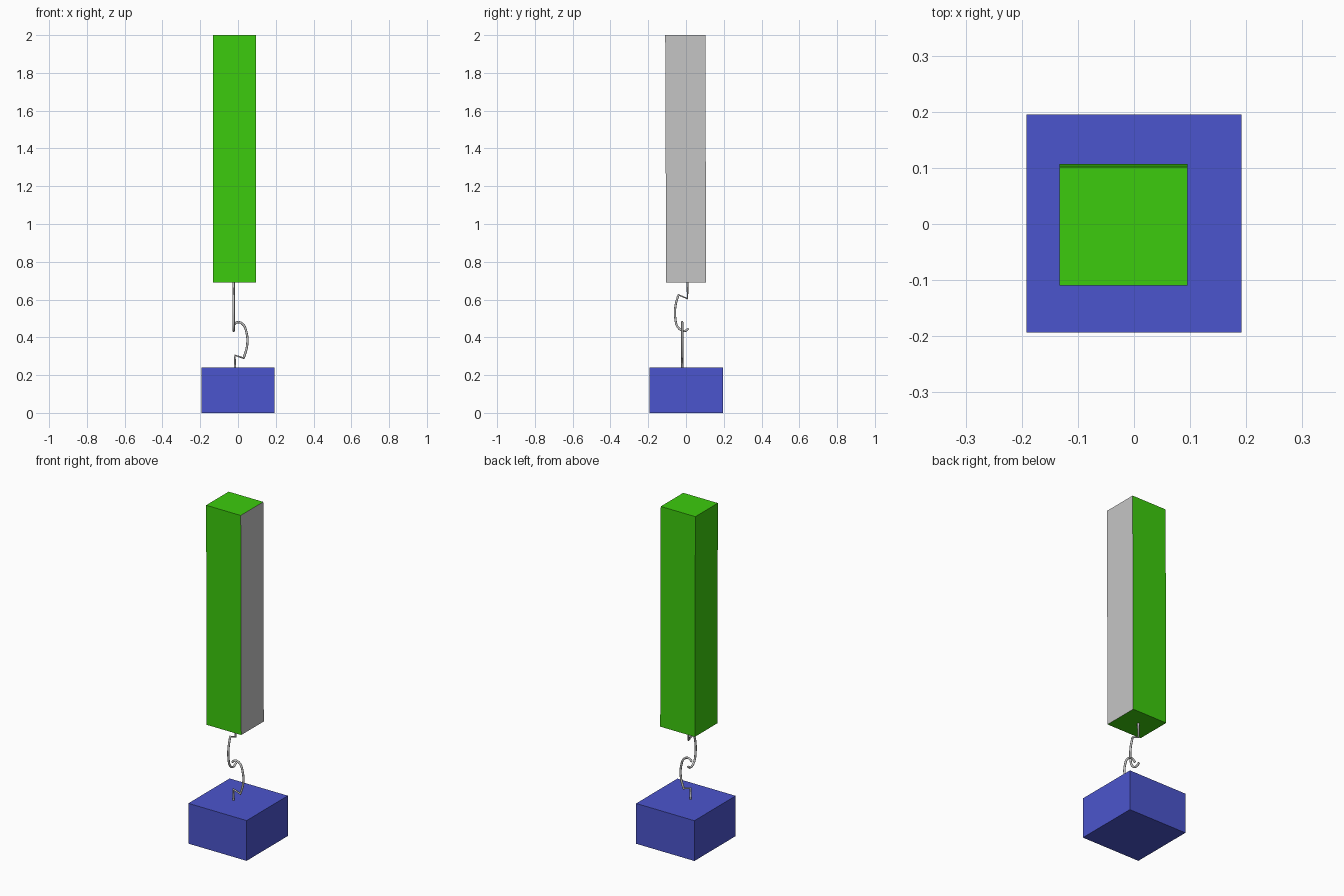
import bpy, bmesh
from mathutils import Vector

if "Cube" in bpy.data.objects:
    bpy.data.objects.remove(bpy.data.objects["Cube"])


def material(name, rgb):
    m = bpy.data.materials.new(name)
    m.diffuse_color = (*rgb, 1)
    m.use_nodes = True
    m.node_tree.nodes["Principled BSDF"].inputs["Base Color"].default_value = m.diffuse_color
    return m


green = material("bright green", (0.046, 0.60, 0.004))
grey = material("light grey", (0.56, 0.56, 0.56))
blue = material("blue", (0.071, 0.091, 0.61))


def add_object(name, mesh, mats):
    for m in mats:
        mesh.materials.append(m)
    obj = bpy.data.objects.new(name, mesh)
    bpy.context.collection.objects.link(obj)
    return obj


def block(name, x, y, z, mats, lean=0.0):
    """Box from ranges; the bottom is shifted by lean along y."""
    bm = bmesh.new()
    bmesh.ops.create_cube(bm, size=1)
    for v in bm.verts:
        top = v.co.z > 0
        v.co = Vector((x[v.co.x > 0], y[v.co.y > 0] + (0 if top else lean), z[top]))
    bm.normal_update()
    if len(mats) > 1:  # the +x side takes the second colour
        for f in bm.faces:
            f.material_index = int(f.normal.x > 0.9)
    mesh = bpy.data.meshes.new(name)
    bm.to_mesh(mesh)
    bm.free()
    return add_object(name, mesh, mats)


def hook(name, points, corners, radius=0.006):
    """Round bent wire through the points, with sharp bends at the corner indices."""
    cu = bpy.data.curves.new(name + "_path", "CURVE")
    cu.dimensions = "3D"
    cu.bevel_depth = radius
    cu.bevel_resolution = 3
    cu.resolution_u = 8
    cu.use_fill_caps = True
    sp = cu.splines.new("BEZIER")
    sp.bezier_points.add(len(points) - 1)
    for i, (bp, p) in enumerate(zip(sp.bezier_points, points)):
        bp.co = p
        bp.handle_left_type = bp.handle_right_type = "VECTOR" if i in corners else "AUTO"
    tmp = bpy.data.objects.new(name + "_tmp", cu)
    bpy.context.collection.objects.link(tmp)
    bpy.context.view_layer.update()
    mesh = bpy.data.meshes.new_from_object(tmp.evaluated_get(bpy.context.evaluated_depsgraph_get()))
    bpy.data.objects.remove(tmp)
    mesh.materials.clear()
    mesh.shade_smooth()
    return add_object(name, mesh, [grey])


# Hanging column with one grey side, and the base block
block("column", (-0.133, 0.095), (-0.11, 0.102), (0.69, 2.0), [green, grey], lean=0.005)
block("base_block", (-0.192, 0.192), (-0.193, 0.195), (0.0, 0.24), [blue])

# Upper hook lies in the y-z plane
upper = [(0.008, 0.70), (0.008, 0.605), (-0.04, 0.625), (-0.055, 0.57),
         (-0.057, 0.505), (-0.04, 0.45), (-0.008, 0.434), (0.014, 0.447)]
hook("upper_hook", [(-0.023, y, z) for y, z in upper], {0, 1, 2})

# Lower hook lies in the x-z plane
lower = [(-0.016, 0.23), (-0.016, 0.305), (0.03, 0.29), (0.048, 0.355),
         (0.045, 0.425), (0.025, 0.47), (-0.002, 0.48), (-0.025, 0.465)]
hook("lower_hook", [(x, -0.02, z) for x, z in lower], {0, 1, 2})
